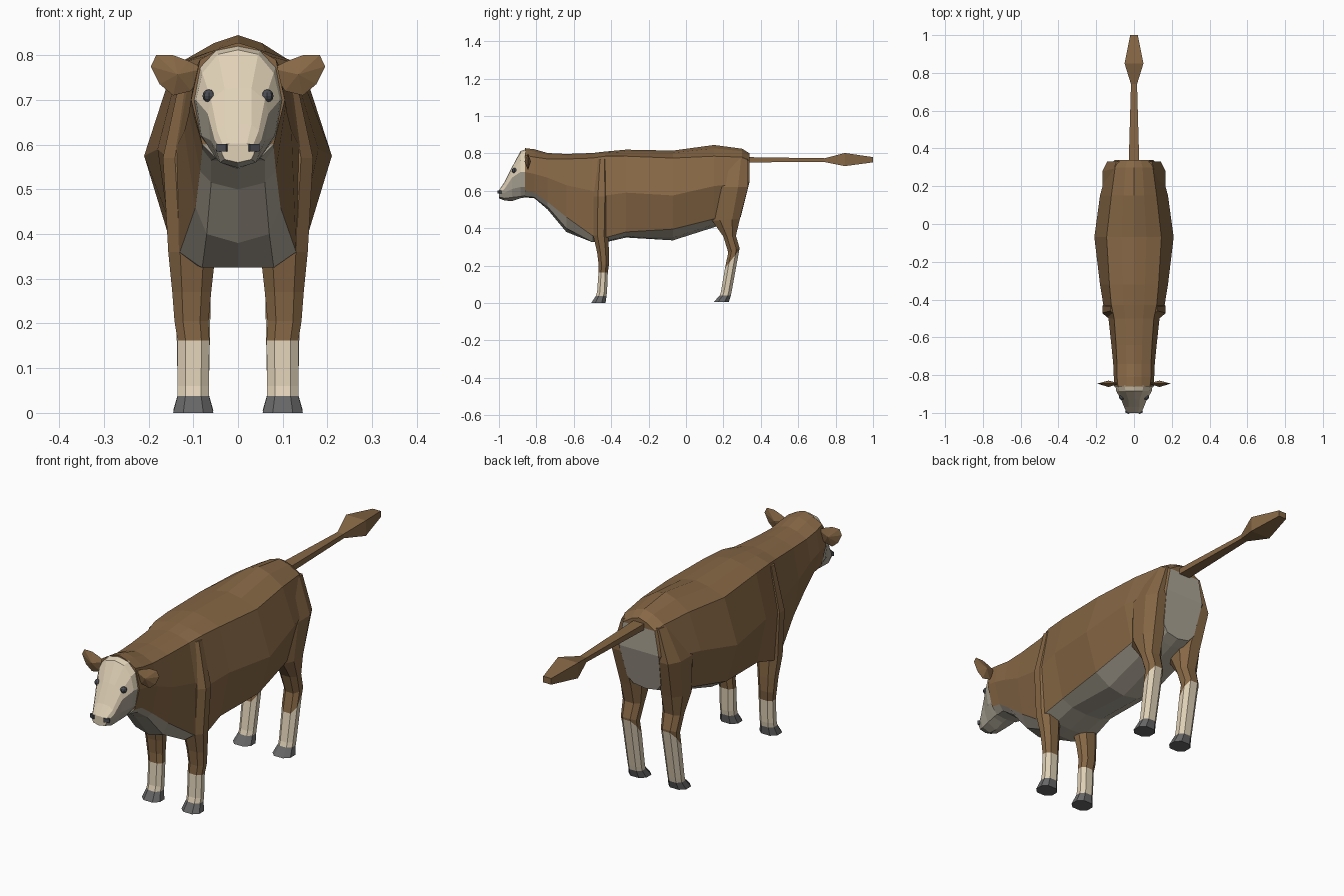
import bpy, bmesh, math
from mathutils import Matrix

if "Cube" in bpy.data.objects:
    bpy.data.objects.remove(bpy.data.objects["Cube"])


def material(name, rgb):
    lin = [((c / 255 + 0.055) / 1.055) ** 2.4 for c in rgb]
    m = bpy.data.materials.new(name)
    m.diffuse_color = (*lin, 1)
    m.use_nodes = True
    m.node_tree.nodes["Principled BSDF"].inputs["Base Color"].default_value = m.diffuse_color
    return m


MATS = [material("brown_coat", (134, 103, 69)), material("cream", (224, 209, 183)),
        material("pale_grey", (172, 165, 150)), material("hoof_grey", (102, 102, 102)),
        material("eye_dark", (74, 76, 82))]
BROWN, CREAM, GREY, HOOF, DARK = range(5)


def finish(name, bm, mirror=False):
    bmesh.ops.recalc_face_normals(bm, faces=bm.faces)
    me = bpy.data.meshes.new(name)
    bm.to_mesh(me)
    bm.free()
    for m in MATS:
        me.materials.append(m)
    ob = bpy.data.objects.new(name, me)
    bpy.context.collection.objects.link(ob)
    if mirror:
        ob.modifiers.new("mirror", 'MIRROR')
    return ob


def loft(name, rings, paint, mirror=False):
    """Skin closed rings; paint(ring, side) picks the colour, ring -1 is the last cap."""
    bm = bmesh.new()
    rv = [[bm.verts.new(p) for p in r] for r in rings]
    n = len(rings[0])
    for i in range(len(rv) - 1):
        for j in range(n):
            k = (j + 1) % n
            f = bm.faces.new((rv[i][j], rv[i][k], rv[i + 1][k], rv[i + 1][j]))
            f.material_index = paint(i, j)
    # caps filled with strips running across the ring
    for ring, i in ((rv[0], 0), (rv[-1], -1)):
        for k in range(n // 2):
            vs = [ring[k], ring[k + 1], ring[n - k - 1], ring[(n - k) % n]]
            f = bm.faces.new(list(dict.fromkeys(vs)))
            f.material_index = paint(i, k)
    return finish(name, bm, mirror)


def symmetric(y, half):
    """Full ring from a right half that runs top centre to bottom centre."""
    pts = half + [(-x, z) for x, z in half[-2:0:-1]]
    return [(x, y, z) for x, z in pts]


# Body and neck: y, top, shoulder edge, widest, belly edge, under edge, bottom
BODY = [
    (-0.86, .828, (.085, .79), (.105, .70), (.08, .60), (.05, .57), .565),
    (-0.81, .822, (.09, .78), (.107, .69), (.08, .59), (.06, .565), .56),
    (-0.74, .802, (.09, .77), (.11, .67), (.085, .54), (.06, .515), .50),
    (-0.64, .797, (.095, .77), (.12, .63), (.095, .46), (.07, .40), .38),
    (-0.50, .802, (.105, .775), (.135, .60), (.13, .36), (.08, .325), .325),
    (-0.43, .81, (.12, .785), (.162, .575), (.145, .35), (.08, .33), .325),
    (-0.32, .82, (.13, .785), (.18, .59), (.135, .38), (.08, .357), .35),
    (-0.07, .815, (.145, .775), (.21, .575), (.155, .395), (.08, .35), .335),
    (0.15, .845, (.12, .785), (.18, .625), (.14, .45), (.08, .42), .405),
    (0.30, .825, (.10, .78), (.14, .64), (.11, .47), (.06, .45), .44),
    (0.34, .80, (.08, .76), (.10, .65), (.085, .50), (.06, .47), .46),
]
rings = []
for y, top, a, w, b, d, low in BODY:
    half = [(0, top), (a[0] * .45, top - (top - a[1]) * .3), a, w, b, d, (0, low)]
    ring = symmetric(y, half)
    if y > 0.2:  # haunches slope forward towards the legs
        ring = [(p[0], p[1] - .25 * max(0, .65 - p[2]), p[2]) for p in ring]
    rings.append(ring)


def body_paint(i, j):
    k = min(j, 11 - j)
    if i == -1:
        return GREY if k >= 2 else BROWN
    return GREY if k >= 4 else BROWN


loft("body", rings, body_paint)

# Head: pale face tapering to the muzzle
HEAD = [
    (-0.855, [(0, .822), (.05, .812), (.085, .775), (.099, .70), (.085, .62), (.05, .575), (0, .565)]),
    (-0.885, [(0, .812), (.045, .802), (.08, .76), (.094, .70), (.082, .62), (.05, .57), (0, .56)]),
    (-0.93, [(0, .727), (.03, .725), (.06, .70), (.068, .67), (.062, .61), (.045, .565), (0, .545)]),
    (-0.97, [(0, .648), (.03, .645), (.046, .63), (.052, .61), (.05, .59), (.04, .56), (0, .548)]),
    (-1.0, [(0, .603), (.02, .602), (.034, .60), (.038, .59), (.035, .577), (.03, .567), (0, .56)]),
]
loft("head", [symmetric(y, h) for y, h in HEAD],
     lambda i, j: GREY if i >= 0 and min(j, 11 - j) >= 3 else CREAM)


# Legs: chamfered rings as front y, back y, inner x, outer x, front z, back z
def leg_ring(y0, y1, x0, x1, z0, z1):
    cx, cy = (x1 - x0) * .25, (y1 - y0) * .28
    pts = [(x0 + cx, y0), (x1 - cx, y0), (x1, y0 + cy), (x1, y1 - cy),
           (x1 - cx, y1), (x0 + cx, y1), (x0, y1 - cy), (x0, y0 + cy)]
    return [(x, y, z0 + (z1 - z0) * (y - y0) / (y1 - y0)) for x, y in pts]


def leg(name, rows):
    loft(name, [leg_ring(*r) for r in rows],
         lambda i, j: HOOF if i == 0 else CREAM if i in (1, 2) else BROWN, True)


leg("front_leg", [
    (-.507, -.43, .055, .145, 0, 0),
    (-.482, -.425, .065, .135, .038, .038),
    (-.475, -.422, .065, .135, .06, .06),
    (-.468, -.418, .064, .135, .162, .162),
    (-.467, -.412, .066, .142, .205, .205),
    (-.475, -.412, .06, .147, .27, .27),
    (-.496, -.415, .05, .156, .36, .36),
    (-.495, -.41, .06, .168, .57, .57),
    (-.475, -.42, .06, .125, .77, .77),
])
leg("back_leg", [
    (.148, .228, .055, .145, .005, .005),
    (.18, .24, .065, .135, .04, .04),
    (.187, .244, .065, .135, .06, .06),
    (.208, .285, .062, .138, .185, .285),
    (.226, .286, .062, .14, .27, .295),
    (.20, .267, .055, .145, .355, .36),
    (.14, .288, .05, .155, .44, .45),
    (.14, .332, .062, .168, .62, .62),
    (.20, .33, .06, .105, .77, .77),
])

# Tail with a diamond shaped tuft: y, half width, low z, high z
TAIL = [(.32, .028, .752, .78), (.74, .016, .754, .774),
        (.85, .05, .732, .802), (1.0, .02, .752, .78)]
loft("tail", [[(-w, y, b), (w, y, b), (w, y, t), (-w, y, t)] for y, w, b, t in TAIL],
     lambda i, j: BROWN)

# Ears: flat outline with a raised middle on both sides
bm = bmesh.new()
outline = [(.075, .77), (.11, .787), (.145, .80), (.183, .80), (.195, .775),
           (.175, .735), (.145, .71), (.105, .72)]
rim = [bm.verts.new((x, -.845, z)) for x, z in outline]
for y in (-.863, -.829):
    mid = bm.verts.new((.135, y, .757))
    for k in range(len(rim)):
        bm.faces.new((rim[k], rim[(k + 1) % len(rim)], mid))
finish("ear", bm, True)

# Eyes
bm = bmesh.new()
bmesh.ops.create_uvsphere(bm, u_segments=8, v_segments=6, radius=.0145,
                          matrix=Matrix.Translation((.065, -.917, .709)))
for f in bm.faces:
    f.material_index = DARK
finish("eye", bm, True)

# Nostrils set into the corners of the muzzle
bm = bmesh.new()
bmesh.ops.create_cube(bm, size=1, matrix=Matrix.Translation((.032, -.99, .593))
                      @ Matrix.Rotation(math.radians(25), 4, 'Z')
                      @ Matrix.Diagonal((.024, .026, .017, 1)))
for f in bm.faces:
    f.material_index = DARK
finish("nostril", bm, True)
